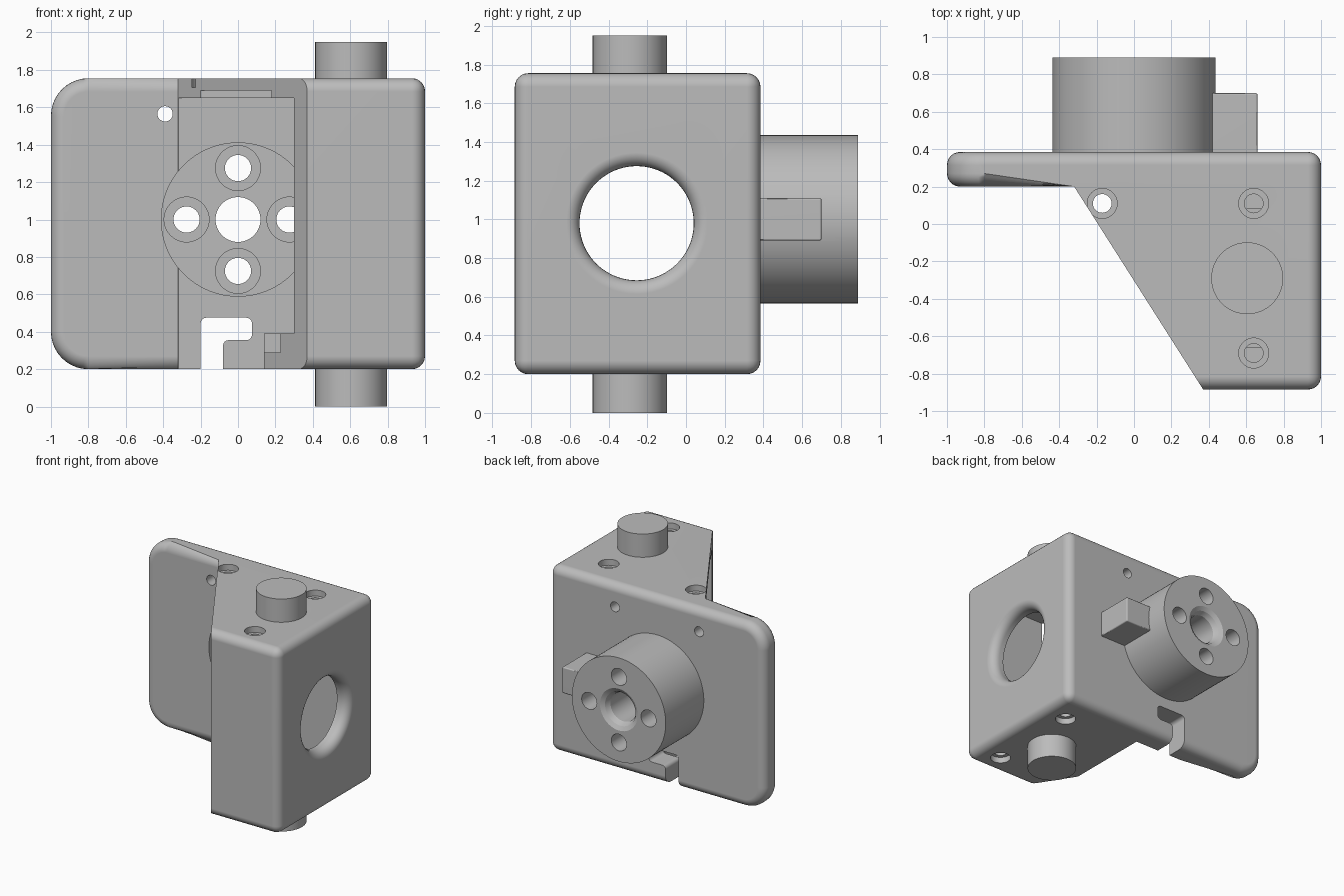
import bpy, bmesh, math
from mathutils import Matrix, Vector

if "Cube" in bpy.data.objects:
    bpy.data.objects.remove(bpy.data.objects["Cube"])

grey = bpy.data.materials.new("machined_grey")
grey.use_nodes = True
grey.diffuse_color = (0.5, 0.5, 0.5, 1)
grey.node_tree.nodes["Principled BSDF"].inputs["Base Color"].default_value = (0.5, 0.5, 0.5, 1)

TOP, BASE, BACK, FRONT = 1.755, 0.2, 0.385, -0.885
AXIS = {
    "x": Matrix.Rotation(math.pi / 2, 4, "Y"),
    "y": Matrix.Rotation(-math.pi / 2, 4, "X"),
    "z": Matrix.Identity(4),
}


def finish(name, bm):
    bmesh.ops.recalc_face_normals(bm, faces=bm.faces)
    mesh = bpy.data.meshes.new(name)
    bm.to_mesh(mesh)
    bm.free()
    mesh.materials.append(grey)
    ob = bpy.data.objects.new(name, mesh)
    bpy.context.collection.objects.link(ob)
    return ob


def box(name, x, y, z, soft=0):
    bm = bmesh.new()
    bmesh.ops.create_cube(bm, size=1)
    for v in bm.verts:
        for i, (lo, hi) in enumerate((x, y, z)):
            v.co[i] = lo if v.co[i] < 0 else hi
    if soft:
        bmesh.ops.bevel(bm, geom=bm.edges[:], offset=soft, segments=3, profile=0.5, affect="EDGES")
    return finish(name, bm)


def lathe(name, axis, centre, rings, sides=64):
    """Capped round solid; rings are (distance along the axis, radius)."""
    bm = bmesh.new()
    loops = []
    for d, r in rings:
        loops.append([bm.verts.new((r * math.cos(2 * math.pi * i / sides),
                                    r * math.sin(2 * math.pi * i / sides), d))
                      for i in range(sides)])
    for a, b in zip(loops, loops[1:]):
        for i in range(sides):
            j = (i + 1) % sides
            bm.faces.new((a[i], a[j], b[j], b[i]))
    bm.faces.new(loops[0])
    bm.faces.new(loops[-1])
    bm.transform(Matrix.Translation(Vector(centre)) @ AXIS[axis])
    return finish(name, bm)


def rod(name, axis, centre, start, end, radius, sides=48):
    return lathe(name, axis, centre, [(start, radius), (end, radius)], sides)


def prism(name, outline, z0, z1):
    bm = bmesh.new()
    face = bm.faces.new([bm.verts.new((x, y, z0)) for x, y in outline])
    ext = bmesh.ops.extrude_face_region(bm, geom=[face])["geom"]
    for v in ext:
        if isinstance(v, bmesh.types.BMVert):
            v.co.z = z1
    bmesh.ops.recalc_face_normals(bm, faces=bm.faces)
    return bm


# Body: back plate and wedge-shaped housing in one outline
SLOPE = [(-0.32, 0.2), (0.37, FRONT)]
bm = prism("body", [(-1, BACK), (-1, 0.2)] + SLOPE + [(1, FRONT), (1, BACK)], BASE, TOP)


def on_slope(v):
    (ax, ay), (bx, by) = SLOPE
    return abs((bx - ax) * (v.co.y - ay) - (by - ay) * (v.co.x - ax)) < 1e-4


# Large rounds on the plate's free corners, then small rounds on the outer edges
corners = [e for e in bm.edges if all(v.co.x < -0.99 for v in e.verts)
           and abs(e.verts[0].co.y - e.verts[1].co.y) > 0.1]
bmesh.ops.bevel(bm, geom=corners, offset=0.2, segments=10, profile=0.5, affect="EDGES")
rounds = [e for e in bm.edges if e.calc_face_angle(0) > 0.5
          and not all(on_slope(v) for v in e.verts)]
bmesh.ops.bevel(bm, geom=rounds, offset=0.07, segments=6, profile=0.5, affect="EDGES",
                clamp_overlap=False)
body = finish("housing", bm)


def combine(operation, parts):
    bpy.context.view_layer.objects.active = body
    for part in parts:
        mod = body.modifiers.new(part.name, "BOOLEAN")
        mod.operation, mod.solver, mod.object = operation, "EXACT", part
        bpy.ops.object.modifier_apply(modifier=mod.name)
        bpy.data.objects.remove(part)


# Hollow interior, open through the sloped side and part of the floor
combine("DIFFERENCE", [
    box("cavity", (-0.7, 0.89), (-0.775, 0.199), (0.39, 1.65)),
    box("floor_opening", (-0.7, 0.14), (-0.8, 0.199), (0.1, 0.5)),
    box("floor_channel", (-0.1, 0.85), (-0.66, 0.08), (0.29, 0.5)),
    box("ceiling_channel", (-0.6, 0.85), (-0.586, 0.01), (1.5, 1.69)),
])

# Drum, square lug and pivot pins
combine("UNION", [
    rod("drum", "y", (0, 0, 1), 0.3, 0.89, 0.435, 96),
    box("lug", (0.36, 0.66), (0.3, 0.7), (0.89, 1.11), 0.01),
    rod("lower_pin", "z", (0.605, -0.29, 0), 0, 0.25, 0.192, 64),
    rod("upper_pin", "z", (0.605, -0.29, 0), 1.72, 1.95, 0.192, 64),
])

# Flange recess, centre bore and bolt holes through the drum
cuts = [
    rod("flange_recess", "y", (0, 0, 1), 0.1, 0.28, 0.41, 96),
    lathe("centre_bore", "y", (0, 0, 1),
          [(0.1, 0.12), (0.83, 0.12), (0.845, 0.13), (0.87, 0.142), (0.89, 0.175), (1, 0.175)]),
]
for k in range(4):
    a = k * math.pi / 2
    spot = (0.275 * math.cos(a), 0, 1 + 0.275 * math.sin(a))
    cuts.append(rod("bolt_seat", "y", spot, 0.15, 0.4, 0.12))
    cuts.append(rod("bolt_hole", "y", spot, 0.2, 1, 0.07))

# Small holes through the back plate
for x in (-0.39, 0.39):
    cuts.append(rod("plate_hole", "y", (x, 0, 1.565), 0.1, 0.5, 0.041, 32))

# Round window in the side with a rolled rim
rim = [(0.8, 0.295), (0.93, 0.295)]
for k in range(1, 7):
    a = k * math.pi / 12
    rim.append((0.93 + 0.07 * math.sin(a), 0.365 - 0.07 * math.cos(a)))
cuts.append(lathe("side_window", "x", (0, -0.255, 0.98), rim + [(1.1, 0.365)], 80))

# Stepped screw holes in the top and bottom walls
for x, y in ((-0.17, 0.11), (0.64, 0.11), (0.64, -0.69)):
    cuts.append(rod("screw_seat", "z", (x, y, 0), TOP - 0.05, 1.9, 0.08))
    cuts.append(rod("screw_hole", "z", (x, y, 0), 1.6, 1.9, 0.05))
for y in (0.11, -0.69):
    cuts.append(rod("screw_seat", "z", (0.8, y, 0), 0.1, BASE + 0.05, 0.08))
    cuts.append(rod("screw_hole", "z", (0.8, y, 0), 0.1, 0.45, 0.05))

# Hooked slot at the bottom of the plate
slot = prism("slot", [(-0.2, 0.1), (-0.08, 0.1), (-0.08, 0.355), (0.075, 0.355),
                      (0.075, 0.475), (-0.2, 0.475)], 0, 0.5)
slot_edges = [e for e in slot.edges if abs(e.verts[0].co.z - e.verts[1].co.z) > 0.1
              and e.verts[0].co.y > 0.2]
bmesh.ops.bevel(slot, geom=slot_edges, offset=0.03, segments=4, profile=0.5, affect="EDGES")
for v in slot.verts:
    v.co = (v.co.x, v.co.z + 0.1, v.co.y)
cuts.append(finish("slot", slot))
combine("DIFFERENCE", cuts)

# Smooth rounds with crisp flat faces
bpy.ops.object.select_all(action="DESELECT")
body.select_set(True)
bpy.context.view_layer.objects.active = body
bpy.ops.object.shade_smooth_by_angle(angle=math.radians(30))
weighted = body.modifiers.new("weighted_normals", "WEIGHTED_NORMAL")
weighted.keep_sharp = True
